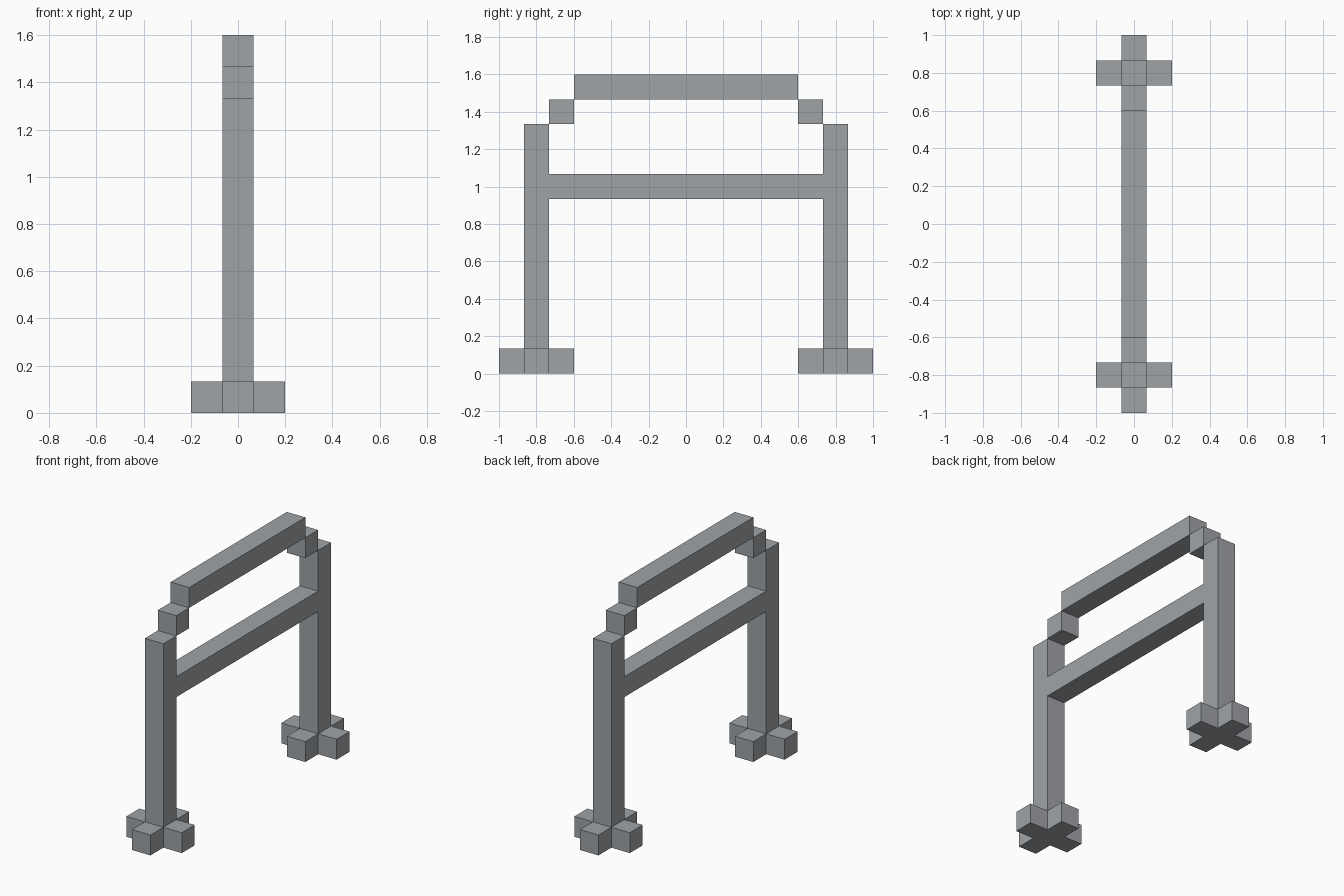
import bpy
import bmesh

if "Cube" in bpy.data.objects:
    bpy.data.objects.remove(bpy.data.objects["Cube"], do_unlink=True)

U = 2 / 15  # bar thickness, the module of the whole frame

grey = bpy.data.materials.new("steel grey")
grey.use_nodes = True
colour = (0.35, 0.37, 0.39, 1)
grey.diffuse_color = colour
grey.node_tree.nodes["Principled BSDF"].inputs["Base Color"].default_value = colour


def finish(name, bm):
    bmesh.ops.recalc_face_normals(bm, faces=bm.faces)
    mesh = bpy.data.meshes.new(name)
    bm.to_mesh(mesh)
    bm.free()
    mesh.materials.append(grey)
    obj = bpy.data.objects.new(name, mesh)
    bpy.context.collection.objects.link(obj)
    return obj


def bar(name, y0, y1, z0, z1):
    """Square bar one module wide, with limits given in modules."""
    bm = bmesh.new()
    bmesh.ops.create_cube(bm, size=1)
    for v in bm.verts:
        v.co.x *= U
        v.co.y = U * (y1 if v.co.y > 0 else y0)
        v.co.z = U * (z1 if v.co.z > 0 else z0)
    return finish(name, bm)


def foot(name, y):
    """Cross-shaped foot: a cube with its four sides extruded outwards."""
    bm = bmesh.new()
    bmesh.ops.create_cube(bm, size=U)
    bm.normal_update()
    for side in [f for f in bm.faces if abs(f.normal.z) < 0.5]:
        offset = side.normal * U
        arm = bmesh.ops.extrude_discrete_faces(bm, faces=[side])["faces"][0]
        bmesh.ops.translate(bm, vec=offset, verts=arm.verts)
    bmesh.ops.remove_doubles(bm, verts=bm.verts, dist=U / 100)
    obj = finish(name, bm)
    obj.location = (0, y * U, U / 2)


# Feet, posts and stepped corners at both ends
for end, s in (("front", -1), ("back", 1)):
    foot(end + "_foot", 6 * s)
    bar(end + "_post", 6 * s - 0.5, 6 * s + 0.5, 1, 10)
    bar(end + "_corner_block", 5 * s - 0.5, 5 * s + 0.5, 10, 11)

# Rails joining the two ends
bar("middle_rail", -5.5, 5.5, 7, 8)
bar("top_rail", -4.5, 4.5, 11, 12)
